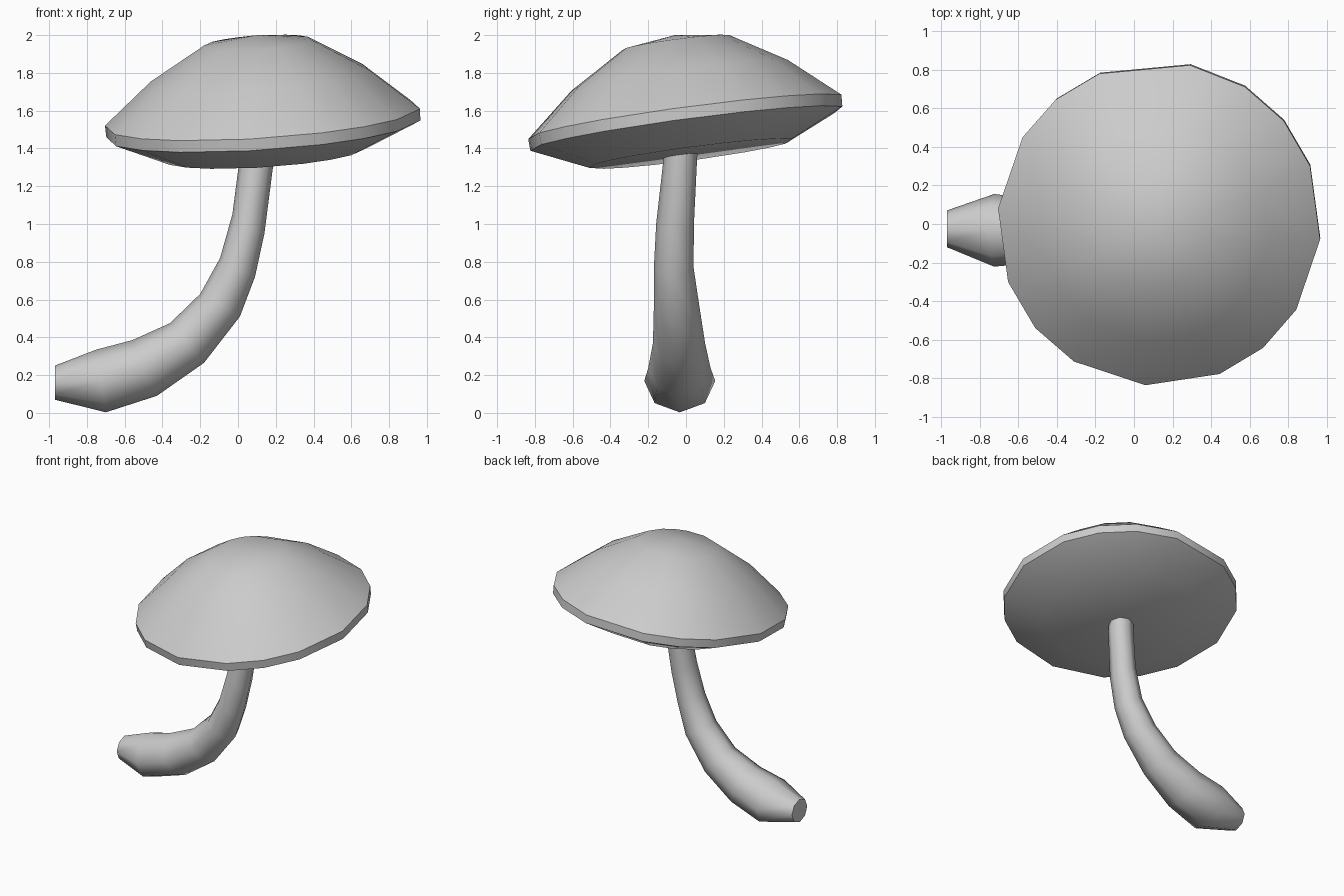
import bpy, math
from mathutils import Vector

if "Cube" in bpy.data.objects:
    bpy.data.objects.remove(bpy.data.objects["Cube"])

def loft(name, rings, angle, apex=None):
    """Skin a list of equal-length rings; close ends with a tip or flat face."""
    n = len(rings[0])
    verts = [p for r in rings for p in r]
    faces = []
    for k in range(len(rings) - 1):
        for i in range(n):
            j = (i + 1) % n
            faces.append((k*n + i, k*n + j, (k+1)*n + j, (k+1)*n + i))
    faces.append(tuple(reversed(range(n))))
    last = (len(rings) - 1) * n
    if apex is None:
        faces.append(tuple(range(last, last + n)))
    else:
        verts.append(apex)
        for i in range(n):
            faces.append((last + i, last + (i + 1) % n, len(verts) - 1))
    me = bpy.data.meshes.new(name)
    me.from_pydata(verts, [], faces)
    ob = bpy.data.objects.new(name, me)
    bpy.context.collection.objects.link(ob)
    bpy.ops.object.select_all(action='DESELECT')
    ob.select_set(True)
    bpy.context.view_layer.objects.active = ob
    bpy.ops.object.mode_set(mode='EDIT')
    bpy.ops.mesh.select_all(action='SELECT')
    bpy.ops.mesh.normals_make_consistent(inside=False)
    bpy.ops.object.mode_set(mode='OBJECT')
    bpy.ops.object.shade_smooth_by_angle(angle=math.radians(angle))
    return ob

# Cap: tilted 16-sided profile, underside to crown
centre = Vector((0.13, 0, 1.565))
normal = Vector((-0.066, -0.133, 1))
angles = [-5.5, 21, 39.6, 58, 79, 111.7, 129.7, 147.6,
          174.5, 201, 220, 238.2, 265.2, 292, 310, 328]

def cap_ring(r, h):
    pts = []
    for a in angles:
        x, y = r * math.cos(math.radians(a)), r * math.sin(math.radians(a))
        pts.append(centre + normal * h + Vector((x, y, 0.066 * x + 0.133 * y)))
    return pts

profile = [(0.54, -0.193), (0.835, -0.062), (0.838, 0), (0.58, 0.22), (0.285, 0.395)]
loft("mushroom_cap", [cap_ring(r, h) for r, h in profile], 46, centre + normal * 0.435)

# Stem: octagonal sections (top x, z, bottom x, z, centre y, y radius)
sections = [(-0.97, 0.25, -0.97, 0.07, -0.025, 0.095),
            (-0.75, 0.335, -0.70, 0.003, -0.033, 0.188),
            (-0.56, 0.385, -0.43, 0.09, -0.035, 0.165),
            (-0.36, 0.475, -0.18, 0.265, -0.037, 0.138),
            (-0.20, 0.63, 0.01, 0.51, -0.05, 0.12),
            (-0.095, 0.82, 0.09, 0.72, -0.065, 0.105),
            (-0.03, 1.05, 0.14, 0.95, -0.058, 0.10),
            (0.005, 1.32, 0.185, 1.30, -0.033, 0.09),
            (0.01, 1.42, 0.19, 1.42, -0.025, 0.088)]
rings = []
for tx, tz, bx, bz, cy, ry in sections:
    mid = Vector(((tx + bx) / 2, cy, (tz + bz) / 2))
    up = Vector(((tx - bx) / 2, 0, (tz - bz) / 2))
    rings.append([mid + up * math.cos(t) + Vector((0, ry * math.sin(t), 0))
                  for t in (i * math.pi / 4 for i in range(8))])
loft("mushroom_stem", rings, 52)
